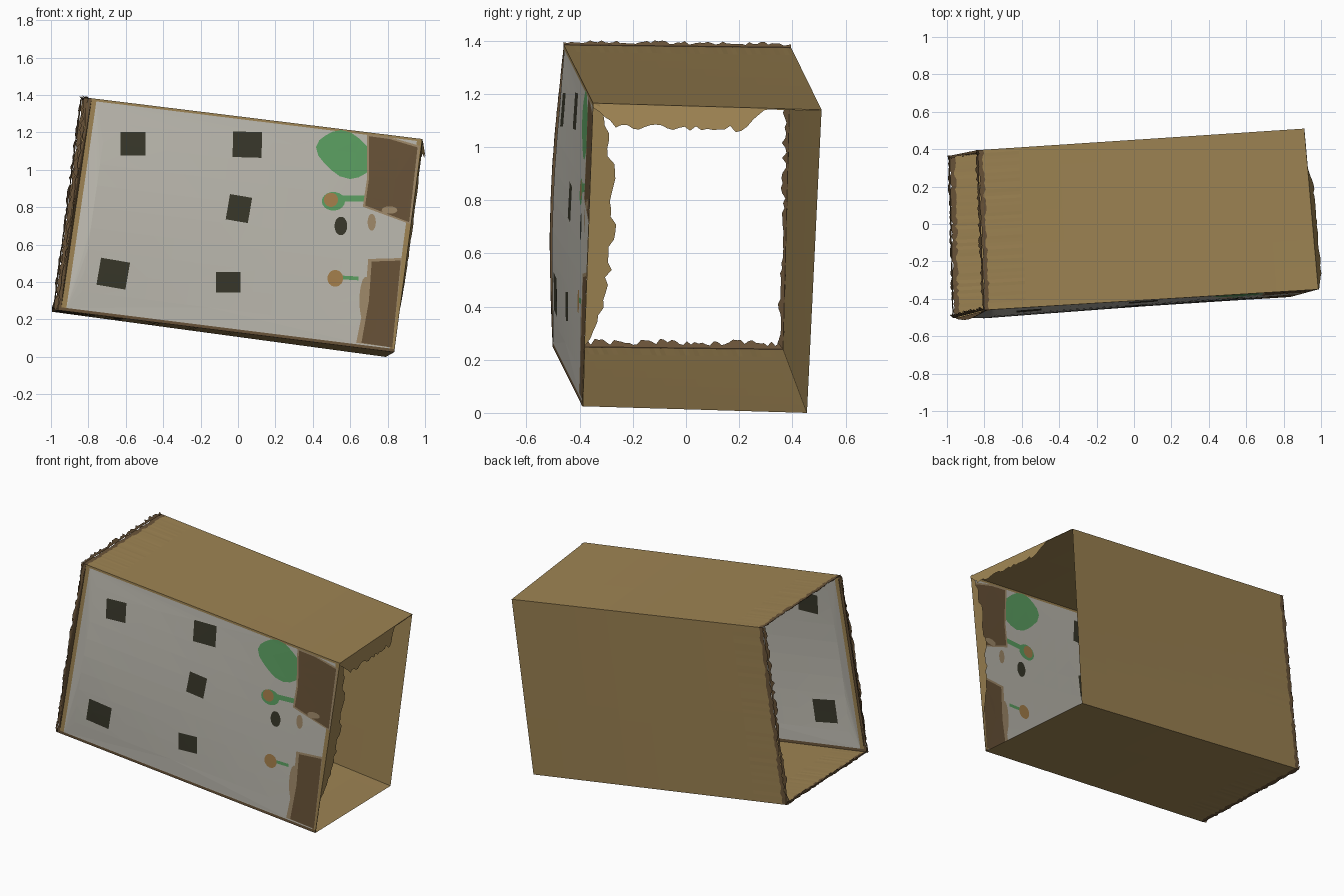
import bpy, math, random
from mathutils import Vector
from mathutils.geometry import delaunay_2d_cdt

if "Cube" in bpy.data.objects:
    bpy.data.objects.remove(bpy.data.objects["Cube"])

random.seed(4)


def material(name, rgb):
    m = bpy.data.materials.new(name)
    m.diffuse_color = (*[((c / 255 + 0.055) / 1.055) ** 2.4 for c in rgb], 1)
    m.use_nodes = True
    m.node_tree.nodes["Principled BSDF"].inputs["Base Color"].default_value = m.diffuse_color
    return m


TAN = material("cardboard tan", (158, 132, 83))
GREY = material("painted off white", (189, 186, 176))
OLIVE = material("dark olive", (56, 55, 42))
BROWN = material("dark brown", (105, 83, 56))
TAUPE = material("taupe", (160, 138, 106))
GREEN = material("leaf green", (92, 160, 98))
OCHRE = material("ochre", (166, 128, 76))


def make(name, verts, faces, mats, indices=None):
    me = bpy.data.meshes.new(name)
    me.from_pydata(verts, [], faces)
    for m in mats:
        me.materials.append(m)
    if indices:
        me.polygons.foreach_set("material_index", indices)
    me.update()
    ob = bpy.data.objects.new(name, me)
    bpy.context.collection.objects.link(ob)
    return ob


def front_point(x, z):
    """Point of the slightly bulging front sheet."""
    v = min(max((z - 0.126 + 0.127 * x) / 1.14, 0), 1)
    u = min(max((x + 0.9) / 1.8, 0), 1)
    y = -0.4455 + 0.0653 * x + 0.0271 * z - 0.028 * math.sin(math.pi * v) * (1 - u)
    return Vector((x, y, z))


# Corners: top/bottom, left/right, front/back
TLF, BLF = front_point(-0.80, 1.385), front_point(-0.965, 0.25)
TRF, BRF = front_point(0.985, 1.165), front_point(0.835, 0.025)
TLB, BLB = Vector((-0.835, 0.395, 1.375)), Vector((-0.985, 0.365, 0.24))
TRB, BRB = Vector((0.91, 0.51, 1.14)), Vector((0.79, 0.455, 0.0))


def panel(name, a, b, c, d, nv=48):
    """Plain sheet with a ragged dark left edge (a-b) and a clean right edge (d-c)."""
    us = [0, 0.015] + [i / 8 for i in range(1, 9)]
    verts, faces, idx = [], [], []
    for i, u in enumerate(us):
        for j in range(nv + 1):
            v = j / nv
            p = a.lerp(b, v).lerp(d.lerp(c, v), u)
            if i < 2 and 0 < j < nv:
                p.x += random.uniform(-0.008, 0.008)
            verts.append(p)
    for i in range(len(us) - 1):
        for j in range(nv):
            k = i * (nv + 1) + j
            faces.append((k, k + nv + 1, k + nv + 2, k + 1))
            idx.append(1 if i == 0 else 0)
    make(name, verts, faces, [TAN, BROWN], idx)


panel("top_panel", TLF, TLB, TRB, TRF)
panel("bottom_panel", BLB, BLF, BRF, BRB)
panel("back_panel", TLB, BLB, BRB, TRB)


def torn_strip(name, p, q, offset, width, mat, n=60):
    """Ragged strip along the edge p-q, reaching out by offset * width(t)."""
    verts, faces = [], []
    for i in range(n + 1):
        t = i / n
        base = p.lerp(q, t)
        verts += [base, base + Vector(offset) * (width(t) * random.uniform(0.75, 1.05))]
    for i in range(n):
        k = 2 * i
        faces.append((k, k + 2, k + 3, k + 1))
    make(name, verts, faces, [mat])


# Folded flaps at the right opening
torn_strip("top_flap", TRB, TRF, (0.025, 0, -0.09),
           lambda t: min(1, max(0.05, (t - 0.24) * 9)) * min(1, (1.03 - t) * 8), TAN, 40)
torn_strip("front_flap", TRF, BRF, (0.012, 0.1, 0),
           lambda t: math.sin(math.pi * min(1, t * 1.2 + 0.03)) ** 0.6 if t < 0.8 else 0.04, TAN, 40)

# Torn rims round the left opening
for rim, p, q, offset in (("front_rim", TLF, BLF, (-0.03, 0.02, 0)),
                          ("top_rim", TLF, TLB, (-0.02, 0, 0.022)),
                          ("back_rim", TLB, BLB, (-0.015, -0.025, 0)),
                          ("bottom_rim", BLF, BLB, (-0.014, 0, 0.035))):
    torn_strip(rim, p, q, offset, lambda t: random.uniform(0.3, 1), BROWN)


# Painted front: outlines in (x, z), later shapes lie over earlier ones
def oval(x, z, rx, rz, tilt=0.0, wobble=0.0, n=18):
    pts = []
    for i in range(n):
        a = 2 * math.pi * i / n
        r = 1 + wobble * math.sin(4 * a)
        px, pz = r * rx * math.cos(a), r * rz * math.sin(a)
        pts.append((x + px * math.cos(tilt) - pz * math.sin(tilt),
                    z + px * math.sin(tilt) + pz * math.cos(tilt)))
    return pts


def rect(x, z, w, h, tilt):
    c, s = math.cos(tilt) / 2, math.sin(tilt) / 2
    return [(x + i * w * c - j * h * s, z + i * w * s + j * h * c)
            for i, j in ((-1, -1), (1, -1), (1, 1), (-1, 1))]


def on_sheet(u, v):
    """Sheet position: u from left to right, v from top to bottom."""
    p = TLF.lerp(BLF, v).lerp(TRF.lerp(BRF, v), u)
    return (p.x, p.z)


def band(u0, u1, v0, v1):
    return [on_sheet(u0, v0), on_sheet(u0, v1), on_sheet(u1, v1), on_sheet(u1, v0)]


# Sheet with ragged left edge, paint field, dark left and bottom edges
ragged = [on_sheet(random.uniform(-0.004, 0.004), i / 40) for i in range(41)]
shapes = [(TAN, ragged + [on_sheet(1, 1), on_sheet(1, 0)]),
          (GREY, band(0.025, 0.985, 0.012, 0.985)),
          (BROWN, band(-0.01, 0.01, 0, 1)),
          (BROWN, band(0, 1, 0.985, 1))]

# Windows
for window in ((-0.562, 1.14, 0.135, 0.127, 0), (0.05, 1.135, 0.155, 0.137, -0.03),
               (0.005, 0.793, 0.12, 0.137, -0.17), (-0.667, 0.445, 0.157, 0.146, -0.17),
               (-0.052, 0.4, 0.13, 0.11, 0)):
    shapes.append((OLIVE, rect(*window)))
shapes.append((OLIVE, oval(0.55, 0.7, 0.034, 0.05)))

# Bush and two flowers on stems
shapes += [(GREEN, oval(0.575, 1.082, 0.16, 0.115, -0.5, 0.05)),
           (GREEN, rect(0.61, 0.846, 0.16, 0.032, 0)),
           (GREEN, oval(0.51, 0.832, 0.062, 0.05)),
           (OCHRE, oval(0.497, 0.84, 0.038, 0.038)),
           (GREEN, rect(0.6, 0.422, 0.09, 0.02, -0.06)),
           (OCHRE, oval(0.52, 0.42, 0.042, 0.045))]

# Upper and lower brown patches with paler borders
upper = [(0.7, 1.18), (0.81, 1.165), (0.96, 1.12), (0.915, 0.72), (0.68, 0.81), (0.7, 0.95)]
lower = [(0.715, 0.51), (0.87, 0.515), (0.825, 0.05), (0.66, 0.075), (0.7, 0.3)]
shapes += [(TAUPE, [(0.82 + (x - 0.82) * 1.09, 0.95 + (z - 0.95) * 1.05) for x, z in upper]),
           (TAUPE, oval(0.715, 0.72, 0.022, 0.045)),
           (BROWN, upper),
           (TAUPE, oval(0.81, 0.785, 0.042, 0.02)),
           (TAUPE, [(0.825 + (x - 0.825) * 1.17, 0.06 + (z - 0.06) * 1.03) for x, z in lower]),
           (TAUPE, oval(0.685, 0.3, 0.036, 0.13)),
           (BROWN, lower)]


def painted_panel(name, shapes, mats):
    pts, loops = [], []
    for _, poly in shapes:
        area = sum(p[0] * q[1] - q[0] * p[1] for p, q in zip(poly, poly[1:] + poly[:1]))
        poly = poly if area > 0 else poly[::-1]
        loops.append(list(range(len(pts), len(pts) + len(poly))))
        pts += [Vector(p) for p in poly]
    # inner support points so the sheet can bulge
    pts += [Vector(on_sheet(i / 16, j / 10)) for i in range(1, 16) for j in range(1, 10)]
    v2, _, faces, _, _, orig = delaunay_2d_cdt(pts, [], loops, 1, 1e-5)
    keep = [(f, max(o)) for f, o in zip(faces, orig) if 0 in o]
    make(name, [front_point(v.x, v.y) for v in v2], [f for f, _ in keep], mats,
         [mats.index(shapes[k][0]) for _, k in keep])


painted_panel("painted_front_panel", shapes, [TAN, GREY, OLIVE, BROWN, TAUPE, GREEN, OCHRE])
